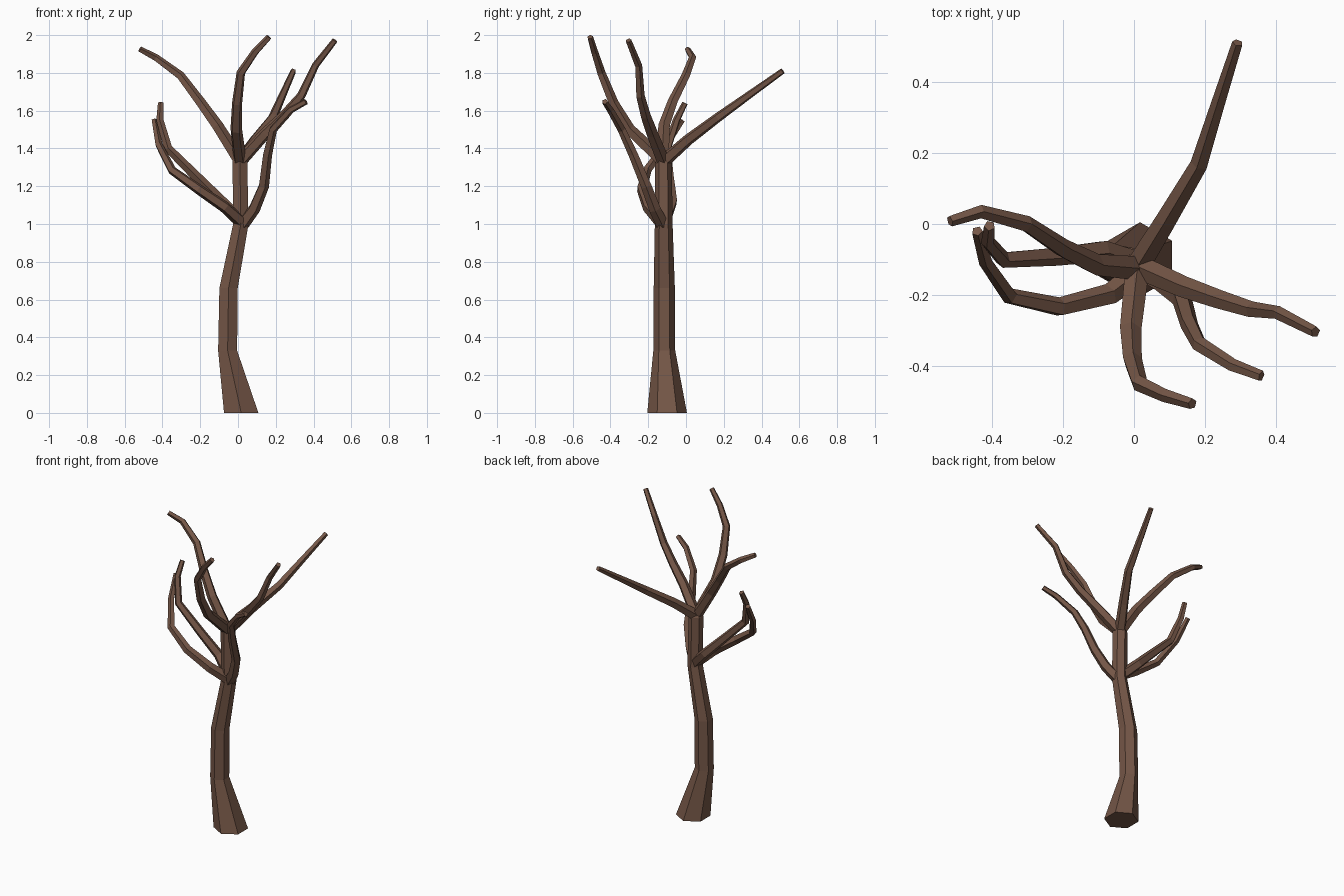
import bpy, bmesh, math
from mathutils import Vector

bark = bpy.data.materials.new("brown bark")
bark.diffuse_color = (0.175, 0.093, 0.062, 1)


def limb(name, path, radii, sides, level=False):
    """Faceted tapered tube along a path; level=True keeps rings horizontal."""
    pts = [Vector(p) for p in path]
    bm = bmesh.new()
    rings = []
    side = None
    for i, p in enumerate(pts):
        a, b = pts[max(i - 1, 0)], pts[min(i + 1, len(pts) - 1)]
        t = Vector((0, 0, 1)) if level else (b - a).normalized()
        if side is None:
            ref = Vector((0, 1, 0)) if level else Vector((0, 0, 1))
            side = ref
        side = (side - t * side.dot(t)).normalized()
        other = t.cross(side)
        ring = []
        for k in range(sides):
            ang = 2 * math.pi * k / sides
            ring.append(bm.verts.new(p + radii[i] * (side * math.cos(ang) + other * math.sin(ang))))
        rings.append(ring)
    for r0, r1 in zip(rings, rings[1:]):
        for k in range(sides):
            n = (k + 1) % sides
            bm.faces.new((r0[k], r0[n], r1[n], r1[k]))
    bm.faces.new(rings[0][::-1])
    bm.faces.new(rings[-1])
    bmesh.ops.recalc_face_normals(bm, faces=bm.faces)
    me = bpy.data.meshes.new(name)
    bm.to_mesh(me)
    bm.free()
    me.materials.append(bark)
    ob = bpy.data.objects.new(name, me)
    bpy.context.collection.objects.link(ob)
    return ob


# Trunk: flared foot, slight lean
limb("trunk",
     [(0.017, -0.10, 0), (-0.055, -0.115, 0.33), (-0.05, -0.115, 0.66),
      (0.015, -0.118, 1.0), (0.01, -0.12, 1.33), (0.01, -0.12, 1.36)],
     [0.105, 0.058, 0.056, 0.047, 0.045, 0.03], 6, level=True)

# Branches: four from the crown, three from the lower fork
branches = {
    "crown_branch_back": [(0.01, -0.12, 1.33), (0.09, 0.01, 1.445), (0.185, 0.17, 1.565),
                          (0.235, 0.33, 1.68), (0.293, 0.512, 1.81)],
    "crown_branch_left": [(0.01, -0.125, 1.33), (-0.11, -0.115, 1.52), (-0.2, -0.07, 1.645),
                          (-0.305, 0.0, 1.785), (-0.435, 0.035, 1.88), (-0.52, 0.008, 1.925)],
    "crown_branch_front": [(0.01, -0.12, 1.33), (-0.01, -0.30, 1.5), (-0.005, -0.385, 1.64),
                           (0.015, -0.45, 1.8), (0.09, -0.485, 1.91), (0.165, -0.508, 1.99)],
    "crown_branch_right": [(0.01, -0.12, 1.33), (0.145, -0.18, 1.48), (0.245, -0.215, 1.575),
                           (0.335, -0.243, 1.68), (0.41, -0.252, 1.84), (0.513, -0.305, 1.972)],
    "lower_branch_right": [(0.025, -0.125, 1.0), (0.085, -0.165, 1.08), (0.135, -0.21, 1.2),
                           (0.155, -0.28, 1.37), (0.185, -0.34, 1.5), (0.28, -0.40, 1.605),
                           (0.36, -0.43, 1.648)],
    "lower_branch_left_front": [(0.02, -0.13, 1.01), (-0.07, -0.2, 1.09), (-0.21, -0.235, 1.185),
                                (-0.35, -0.205, 1.285), (-0.42, -0.105, 1.42), (-0.443, -0.02, 1.55)],
    "lower_branch_left_back": [(0.02, -0.115, 1.01), (-0.09, -0.075, 1.12), (-0.22, -0.09, 1.25),
                               (-0.37, -0.1, 1.4), (-0.413, -0.05, 1.55), (-0.408, -0.005, 1.64)],
}
for name, path in branches.items():
    n = len(path) - 1
    radii = [0.036 - 0.020 * (i / n) for i in range(n + 1)]
    limb(name, path, radii, 5)
